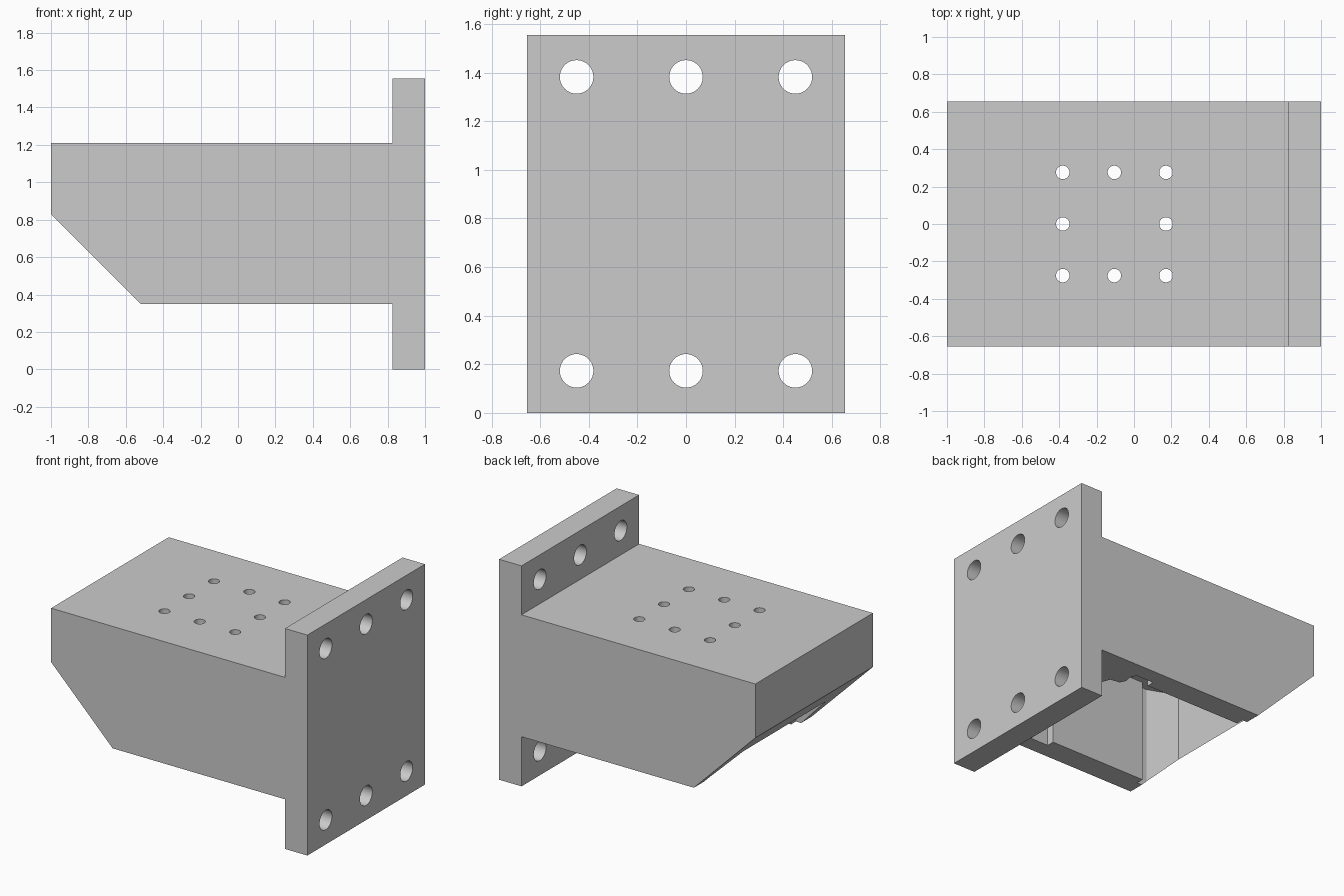
import bpy, bmesh, math
from mathutils import Matrix

old = bpy.data.objects.get("Cube")
if old:
    bpy.data.objects.remove(old, do_unlink=True)

grey = bpy.data.materials.new("plain_grey")
grey.use_nodes = True
grey.diffuse_color = (0.6, 0.6, 0.6, 1)
grey.node_tree.nodes["Principled BSDF"].inputs["Base Color"].default_value = (0.6, 0.6, 0.6, 1)

HALF = 0.655   # half width along y


def add_object(name, bm):
    bmesh.ops.recalc_face_normals(bm, faces=bm.faces)
    mesh = bpy.data.meshes.new(name)
    bm.to_mesh(mesh)
    bm.free()
    mesh.materials.append(grey)
    obj = bpy.data.objects.new(name, mesh)
    bpy.context.collection.objects.link(obj)
    return obj


def prism(name, points, offset):
    """Extrude a closed outline of 3D points along an offset."""
    bm = bmesh.new()
    face = bm.faces.new([bm.verts.new(p) for p in points])
    top = bmesh.ops.extrude_face_region(bm, geom=[face])["geom"]
    bmesh.ops.translate(bm, vec=offset, verts=[v for v in top if isinstance(v, bmesh.types.BMVert)])
    return add_object(name, bm)


def drills(name, places, radius, depth, axis):
    """A set of round cutters along x or z."""
    bm = bmesh.new()
    turn = Matrix.Rotation(math.pi / 2, 4, "Y") if axis == "X" else Matrix()
    for p in places:
        bmesh.ops.create_cone(bm, cap_ends=True, segments=40, radius1=radius, radius2=radius,
                              depth=depth, matrix=Matrix.Translation(p) @ turn)
    return add_object(name, bm)


def cut(target, cutter):
    mod = target.modifiers.new("cut", "BOOLEAN")
    mod.operation = "DIFFERENCE"
    mod.solver = "EXACT"
    mod.object = cutter
    cutter.hide_render = True
    bpy.context.view_layer.objects.active = target
    bpy.ops.object.modifier_apply(modifier=mod.name)
    bpy.data.objects.remove(cutter, do_unlink=True)


# Arm and mounting plate share one side profile
profile = [(1, 0), (1, 1.555), (0.825, 1.555), (0.825, 1.21), (-1, 1.21),
           (-1, 0.83), (-0.52, 0.35), (0.825, 0.35), (0.825, 0)]
bracket = prism("bracket", [(x, -HALF, z) for x, z in profile], (0, 2 * HALF, 0))

# Hollow underside: ribbed side walls with a relief pocket at each end,
# chamfered corners at the nose and scalloped corners behind the plate
side = [(-0.77, 0.46), (-0.56, 0.54), (-0.48, 0.54), (-0.48, 0.485), (0.29, 0.485),
        (0.29, 0.54), (0.43, 0.54), (0.45, 0.5), (0.44, 0.44), (0.46, 0.4),
        (0.53, 0.39), (0.55, 0.34), (0.57, 0.28)]
outline = side + [(x, -y) for x, y in reversed(side)]
cut(bracket, prism("hollow", [(x, y, 0.2) for x, y in outline], (0, 0, 0.89)))

# Ring of eight small holes through the top
top_places = [(-0.105 + i * 0.276, j * 0.276, 1.1)
              for i in (-1, 0, 1) for j in (-1, 0, 1) if (i, j) != (0, 0)]
cut(bracket, drills("top_holes", top_places, 0.036, 0.5, "Z"))

# Two rows of bolt holes through the plate
bolt_places = [(0.9, y, z) for y in (-0.45, 0, 0.45) for z in (0.173, 1.382)]
cut(bracket, drills("bolt_holes", bolt_places, 0.069, 0.5, "X"))

# Smooth hole walls, sharp machined edges
bpy.ops.object.select_all(action="DESELECT")
bracket.select_set(True)
bpy.context.view_layer.objects.active = bracket
bpy.ops.object.shade_smooth_by_angle(angle=math.radians(15))
